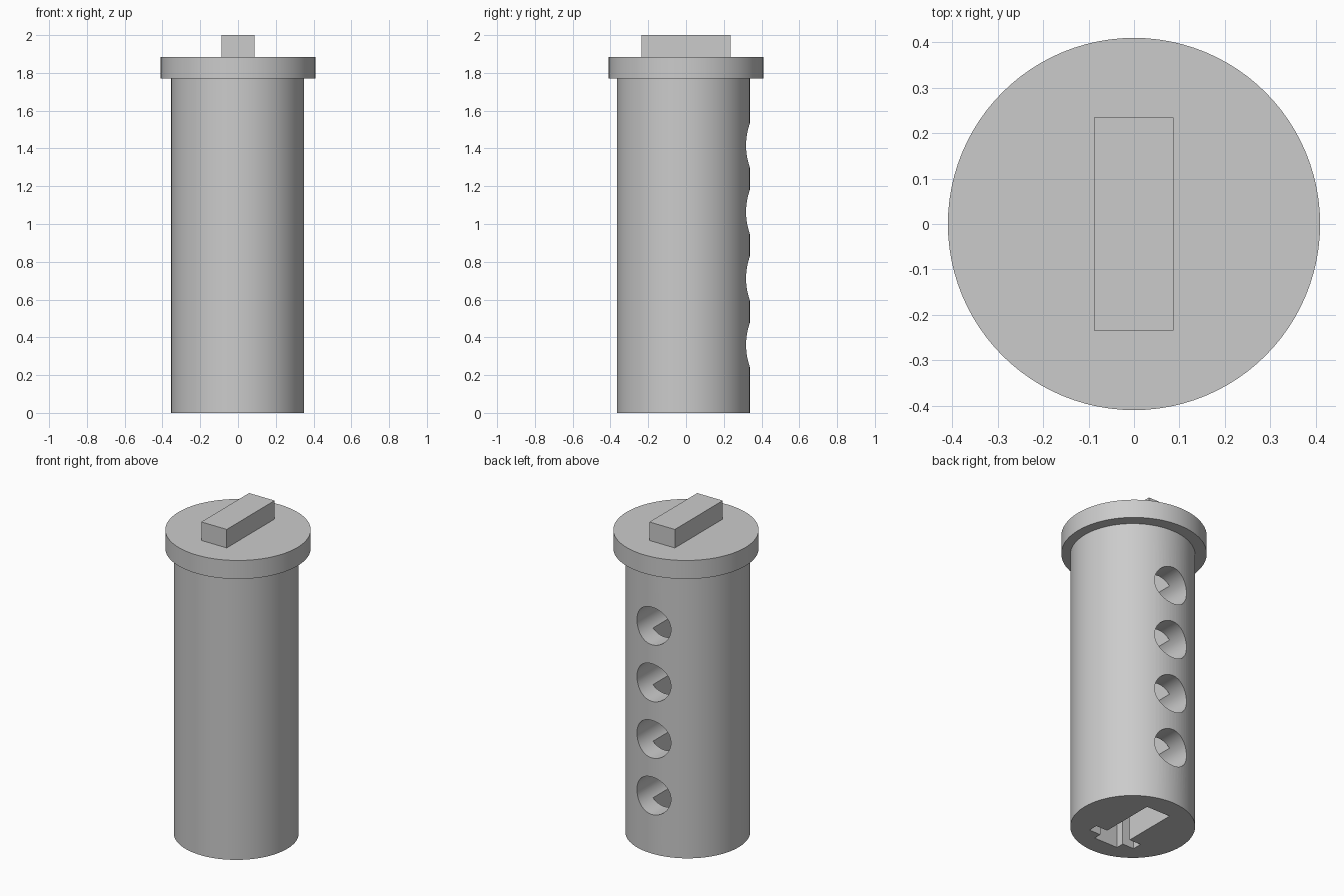
import bpy
import math

old = bpy.data.objects.get("Cube")
if old:
    bpy.data.objects.remove(old, do_unlink=True)

grey = bpy.data.materials.new("plain grey")
grey.use_nodes = True
colour = (0.6, 0.6, 0.6, 1)
grey.diffuse_color = colour
grey.node_tree.nodes["Principled BSDF"].inputs["Base Color"].default_value = colour

AXIS_Y = -0.014  # the barrel sits slightly off the collar's axis


def finish(name):
    obj = bpy.context.object
    obj.name = name
    obj.data.materials.append(grey)
    return obj


def cylinder(name, radius, depth, centre, tilt=0):
    bpy.ops.mesh.primitive_cylinder_add(vertices=96, radius=radius, depth=depth,
                                        location=centre, rotation=(tilt, 0, 0))
    return finish(name)


def box(name, low, high):
    bpy.ops.mesh.primitive_cube_add(size=1, location=[(a + b) / 2 for a, b in zip(low, high)])
    bpy.context.object.scale = [b - a for a, b in zip(low, high)]
    bpy.ops.object.transform_apply(location=False, rotation=False, scale=True)
    return finish(name)


def cut(target, cutter):
    mod = target.modifiers.new(cutter.name, 'BOOLEAN')
    mod.operation = 'DIFFERENCE'
    mod.solver = 'EXACT'
    mod.object = cutter
    bpy.context.view_layer.objects.active = target
    bpy.ops.object.modifier_apply(modifier=mod.name)
    bpy.data.objects.remove(cutter, do_unlink=True)


def smooth(obj):
    bpy.ops.object.select_all(action='DESELECT')
    obj.select_set(True)
    bpy.context.view_layer.objects.active = obj
    bpy.ops.object.shade_smooth_by_angle(angle=math.radians(30))


# Barrel with a keyway running up from the bottom
barrel = cylinder("barrel", 0.352, 1.77, (-0.002, AXIS_Y, 0.885))
cut(barrel, box("keyway_slot", (-0.085, -0.25, -0.1), (0.08, 0.21, 1.72)))
cut(barrel, box("keyway_crossbar", (-0.165, -0.2, -0.1), (0.16, -0.14, 1.72)))

# Row of round pin holes in the back, opening into the keyway
for i in range(4):
    cut(barrel, cylinder("pin_hole", 0.117, 0.5, (-0.002, 0.25, 0.36 + 0.352 * i), math.pi / 2))
smooth(barrel)

# Collar on top of the barrel
collar = cylinder("collar", 0.41, 0.115, (0, 0, 1.8275))
smooth(collar)

# Raised key tab on the collar
box("key_tab", (-0.088, -0.235, 1.885), (0.087, 0.235, 2.0))
